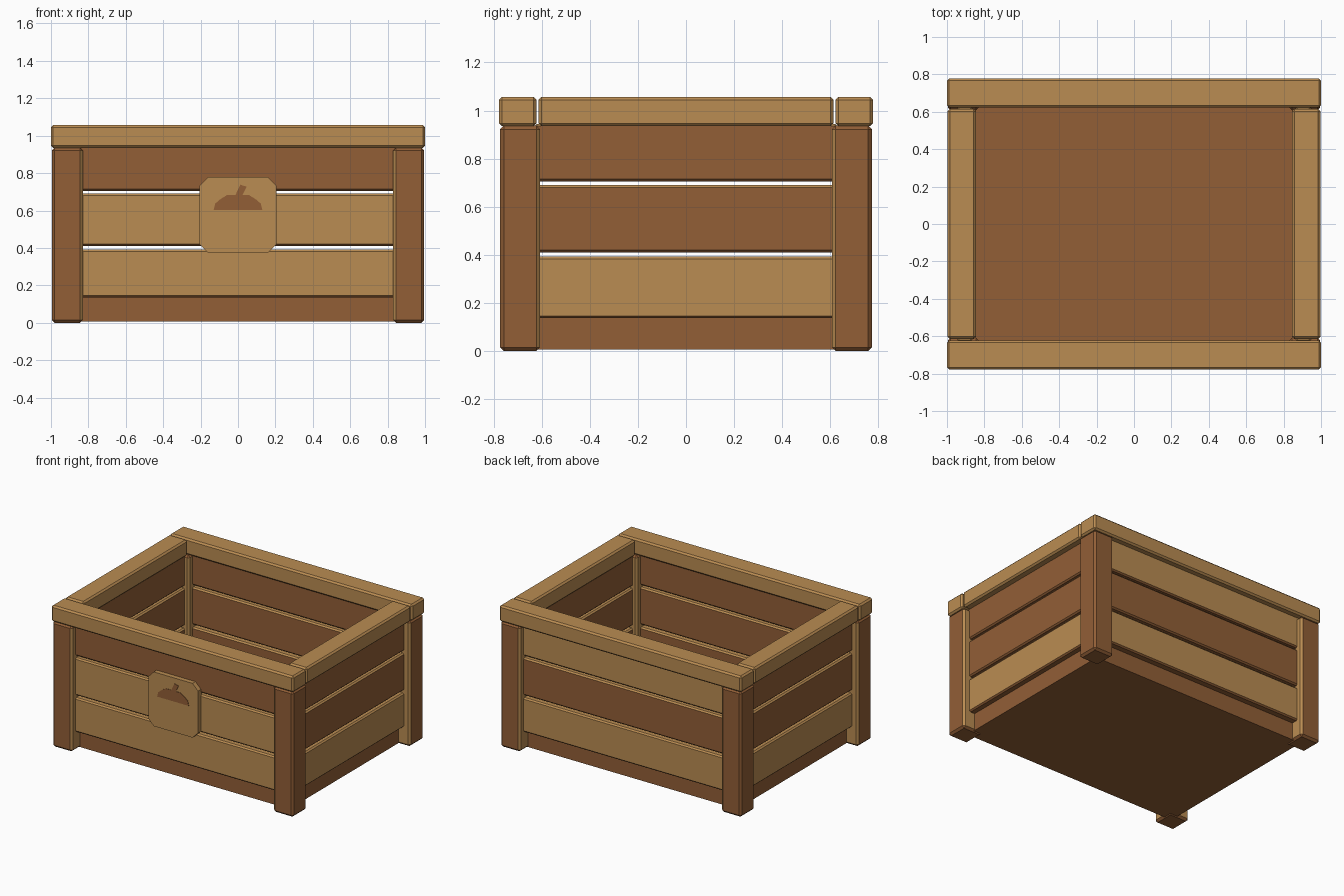
import bpy, bmesh, math
from mathutils import Vector

if "Cube" in bpy.data.objects:
    bpy.data.objects.remove(bpy.data.objects["Cube"])


def material(name, rgb):
    m = bpy.data.materials.new(name)
    m.diffuse_color = (*rgb, 1)
    m.use_nodes = True
    m.node_tree.nodes["Principled BSDF"].inputs["Base Color"].default_value = m.diffuse_color
    return m


LIGHT = material("light_wood", (0.49, 0.262, 0.084))
BROWN = material("brown_wood", (0.287, 0.114, 0.037))


def finish(name, bm, rule):
    """Colour faces by rule(normal) -> 0 light / 1 brown and make the object."""
    bmesh.ops.recalc_face_normals(bm, faces=bm.faces)
    bm.normal_update()
    for f in bm.faces:
        f.material_index = rule(f.normal)
    me = bpy.data.meshes.new(name)
    bm.to_mesh(me)
    bm.free()
    me.materials.append(LIGHT)
    me.materials.append(BROWN)
    ob = bpy.data.objects.new(name, me)
    bpy.context.collection.objects.link(ob)
    return ob


def board(name, lo, hi, rule, bevel=0.012):
    """Chamfered box between two corners."""
    lo, hi = Vector(lo), Vector(hi)
    bm = bmesh.new()
    bmesh.ops.create_cube(bm, size=1)
    for v in bm.verts:
        v.co = (lo + hi) / 2 + v.co * (hi - lo)
    if bevel:
        bmesh.ops.bevel(bm, geom=bm.edges[:], offset=bevel, segments=1,
                        affect='EDGES', profile=0.5)
    return finish(name, bm, rule)


def plate(name, points, y_front, y_back, colour):
    """Flat outline in x/z, extruded along y."""
    bm = bmesh.new()
    face = bm.faces.new([bm.verts.new((x, y_front, z)) for x, z in points])
    ext = bmesh.ops.extrude_face_region(bm, geom=[face])["geom"]
    for v in ext:
        if isinstance(v, bmesh.types.BMVert):
            v.co.y = y_back
    return finish(name, bm, lambda n: colour)


def box_span(a, b):
    return min(a, b), max(a, b)


# Corner posts: brown outside, light on the faces turned inwards
for sx, sides in ((-1, "left"), (1, "right")):
    for sy, ends in ((-1, "front"), (1, "back")):
        x0, x1 = box_span(sx * 0.83, sx * 0.995)
        y0, y1 = box_span(sy * 0.607, sy * 0.773)
        board(f"{ends}_{sides}_post", (x0, y0, 0), (x1, y1, 0.937),
              lambda n, sx=sx, sy=sy: 0 if abs(n.z) < 0.3
              and min(n.x * sx, n.y * sy) < -0.3 else 1, 0.015)

# Top rim rails
for s, ends, sides in ((-1, "front", "left"), (1, "back", "right")):
    y0, y1 = box_span(s * 0.622, s * 0.778)
    board(f"{ends}_rim", (-1, y0, 0.935), (1, y1, 1.056), lambda n: 0)
    x0, x1 = box_span(s * 0.845, s * 0.997)
    board(f"{sides}_rim", (x0, -0.614, 0.935), (x1, 0.614, 1.056), lambda n: 0)

# Floor
board("floor", (-0.9, -0.68, 0.006), (0.9, 0.68, 0.136), lambda n: 1, 0)

# Wall slats: outer colour per row, light top edges, brown inside and below
ROWS = ((0.136, 0.392), (0.41, 0.69), (0.705, 0.945))
WALLS = {
    "front": (Vector((0, -1, 0)), (0, 0, 1)),
    "back": (Vector((0, 1, 0)), (0, 1, 0)),
    "left": (Vector((-1, 0, 0)), (0, 1, 1)),
    "right": (Vector((1, 0, 0)), (0, 1, 1)),
}
for wall, (out, colours) in WALLS.items():
    for i, (z0, z1) in enumerate(ROWS):
        def rule(n, out=out, c=colours[i]):
            if n.z > 0.3:
                return 0
            return c if n.dot(out) > 0.9 else 1
        if out.x:
            a, b = box_span(out.x * 0.865, out.x * 0.945)
            lo, hi = (a, -0.63, z0), (b, 0.63, z1)
        else:
            a, b = box_span(out.y * 0.65, out.y * 0.73)
            lo, hi = (-0.85, a, z0), (0.85, b, z1)
        board(f"{wall}_slat_{i + 1}", lo, hi, rule, 0.01)

# Front plaque with clipped corners
w, c, zb, zt = 0.205, 0.045, 0.373, 0.778
plate("plaque", [(-w + c, zb), (w - c, zb), (w, zb + c), (w, zt - c),
                 (w - c, zt), (-w + c, zt), (-w, zt - c), (-w, zb + c)],
      -0.765, -0.725, 0)

# Painted dome and stem on the plaque
dome = [(-0.13, 0.603), (0.13, 0.603), (0.122, 0.637), (0.095, 0.66),
        (0.06, 0.682), (-0.06, 0.682), (-0.095, 0.66), (-0.122, 0.637)]
plate("painted_dome", dome, -0.768, -0.764, 1)
plate("painted_stem", [(-0.015, 0.68), (0.022, 0.68), (0.046, 0.728),
                       (0.012, 0.738)], -0.768, -0.764, 1)
